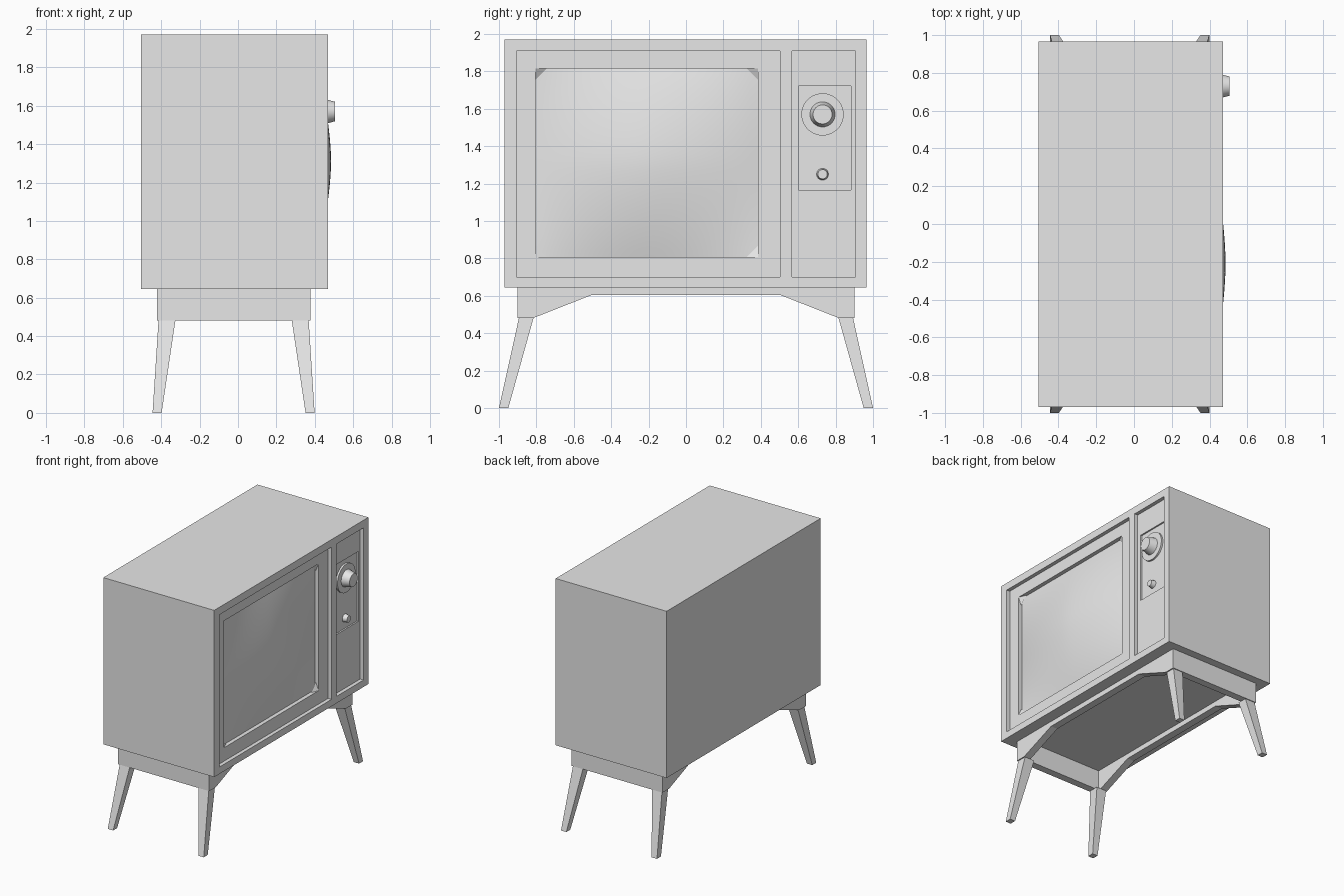
import bpy, bmesh
from math import radians
from mathutils import Matrix, Vector

cube = bpy.data.objects.get("Cube")
if cube:
    bpy.data.objects.remove(cube, do_unlink=True)

GREY = (0.8, 0.8, 0.8, 1)
mat = bpy.data.materials.new("plain grey")
mat.use_nodes = True
mat.diffuse_color = GREY
mat.node_tree.nodes["Principled BSDF"].inputs["Base Color"].default_value = GREY

FRONT, BACK = 0.47, -0.505    # cabinet faces along x
PANEL = 0.44                  # floor of the front panels
MID_X = -0.023                # centre line of the stand


def finish(name, bm, smooth=False):
    bmesh.ops.recalc_face_normals(bm, faces=bm.faces)
    mesh = bpy.data.meshes.new(name)
    bm.to_mesh(mesh)
    bm.free()
    mesh.materials.append(mat)
    obj = bpy.data.objects.new(name, mesh)
    bpy.context.collection.objects.link(obj)
    if smooth:
        activate(obj)
        bpy.ops.object.shade_smooth_by_angle(angle=radians(35))
    return obj


def activate(obj):
    bpy.ops.object.select_all(action="DESELECT")
    obj.select_set(True)
    bpy.context.view_layer.objects.active = obj


def box(name, x, y, z):
    bm = bmesh.new()
    bmesh.ops.create_cube(bm, size=1)
    for v in bm.verts:
        v.co = [lo if c < 0 else hi for c, (lo, hi) in zip(v.co, (x, y, z))]
    return finish(name, bm)


def hull(name, points):
    bm = bmesh.new()
    bmesh.ops.convex_hull(bm, input=[bm.verts.new(p) for p in points])
    return finish(name, bm)


def dial(name, y, z, x0, x1, r0, r1):
    bm = bmesh.new()
    spin = Matrix.Translation(((x0 + x1) / 2, y, z)) @ Matrix.Rotation(radians(90), 4, "Y")
    bmesh.ops.create_cone(bm, cap_ends=True, segments=40, radius1=r0, radius2=r1,
                          depth=x1 - x0, matrix=spin)
    return finish(name, bm, True)


def carve(obj, y, z, floor):
    cutter = box("cutter", (floor, 0.6), y, z)
    cutter.hide_render = True
    mod = obj.modifiers.new("recess", "BOOLEAN")
    mod.operation, mod.solver, mod.object = "DIFFERENCE", "EXACT", cutter
    activate(obj)
    bpy.ops.object.modifier_apply(modifier=mod.name)
    bpy.data.objects.remove(cutter, do_unlink=True)


# Cabinet with stepped recesses for screen and controls
cabinet = box("cabinet", (BACK, FRONT), (-0.97, 0.965), (0.645, 1.97))
SY, SZ = (-0.805, 0.385), (0.807, 1.815)
carve(cabinet, (-0.905, 0.503), (0.70, 1.91), PANEL)
carve(cabinet, (0.567, 0.905), (0.70, 1.91), PANEL)
carve(cabinet, SY, SZ, 0.40)
carve(cabinet, (0.602, 0.882), (1.167, 1.723), PANEL - 0.012)

# Bulging screen
bm = bmesh.new()
bmesh.ops.create_grid(bm, x_segments=28, y_segments=24, size=1)
cy, cz = sum(SY) / 2, sum(SZ) / 2
hy, hz = (SY[1] - SY[0]) / 2, (SZ[1] - SZ[0]) / 2
for v in bm.verts:
    a, b = v.co.x, v.co.y
    lift = max(0, 1 - abs(a) ** 1.7) * max(0, 1 - abs(b) ** 1.7)
    v.co = (0.408 + 0.077 * lift, cy + a * hy, cz + b * hz)
screen = finish("screen", bm, True)
if screen.data.polygons[0].normal.x < 0:
    screen.data.flip_normals()

# Sloped gussets in the screen corners
for y, sy in zip(SY, (1, -1)):
    for z, sz in zip(SZ, (1, -1)):
        hull("screen_corner", [(PANEL, y, z), (0.40, y, z),
                               (0.415, y + sy * 0.06, z), (0.415, y, z + sz * 0.06)])

# Controls
dial("channel_disc", 0.73, 1.57, 0.42, 0.443, 0.113, 0.113)
dial("channel_knob", 0.73, 1.57, 0.44, 0.505, 0.068, 0.051)
dial("volume_knob", 0.73, 1.25, 0.42, 0.464, 0.033, 0.025)

# Stand: arched aprons front and back, straight ones at the ends
arch = [(-0.9, 0.645), (-0.9, 0.482), (-0.815, 0.482), (-0.505, 0.604)]
arch += [(-y, z) for y, z in reversed(arch)]
for name, side in (("front_apron", 1), ("back_apron", -1)):
    bm = bmesh.new()
    face = bm.faces.new([bm.verts.new((MID_X + side * 0.4, y, z)) for y, z in arch])
    ext = bmesh.ops.extrude_face_region(bm, geom=[face], use_keep_orig=True)
    verts = [g for g in ext["geom"] if isinstance(g, bmesh.types.BMVert)]
    bmesh.ops.translate(bm, verts=verts, vec=Vector((-side * 0.06, 0, 0)))
    finish(name, bm)
for name, side in (("left_apron", 1), ("right_apron", -1)):
    box(name, (MID_X - 0.345, MID_X + 0.345),
        sorted((side * 0.84, side * 0.9)), (0.482, 0.645))

# Splayed tapered legs
for sx, end in ((1, "front"), (-1, "back")):
    for sy, hand in ((1, "left"), (-1, "right")):
        top = [(MID_X + sx * x, sy * y, 0.483) for x in (0.303, 0.391) for y in (0.815, 0.893)]
        foot = [(MID_X + sx * x, sy * y, 0) for x in (0.375, 0.422) for y in (0.95, 1.0)]
        hull(f"{end}_{hand}_leg", top + foot)
